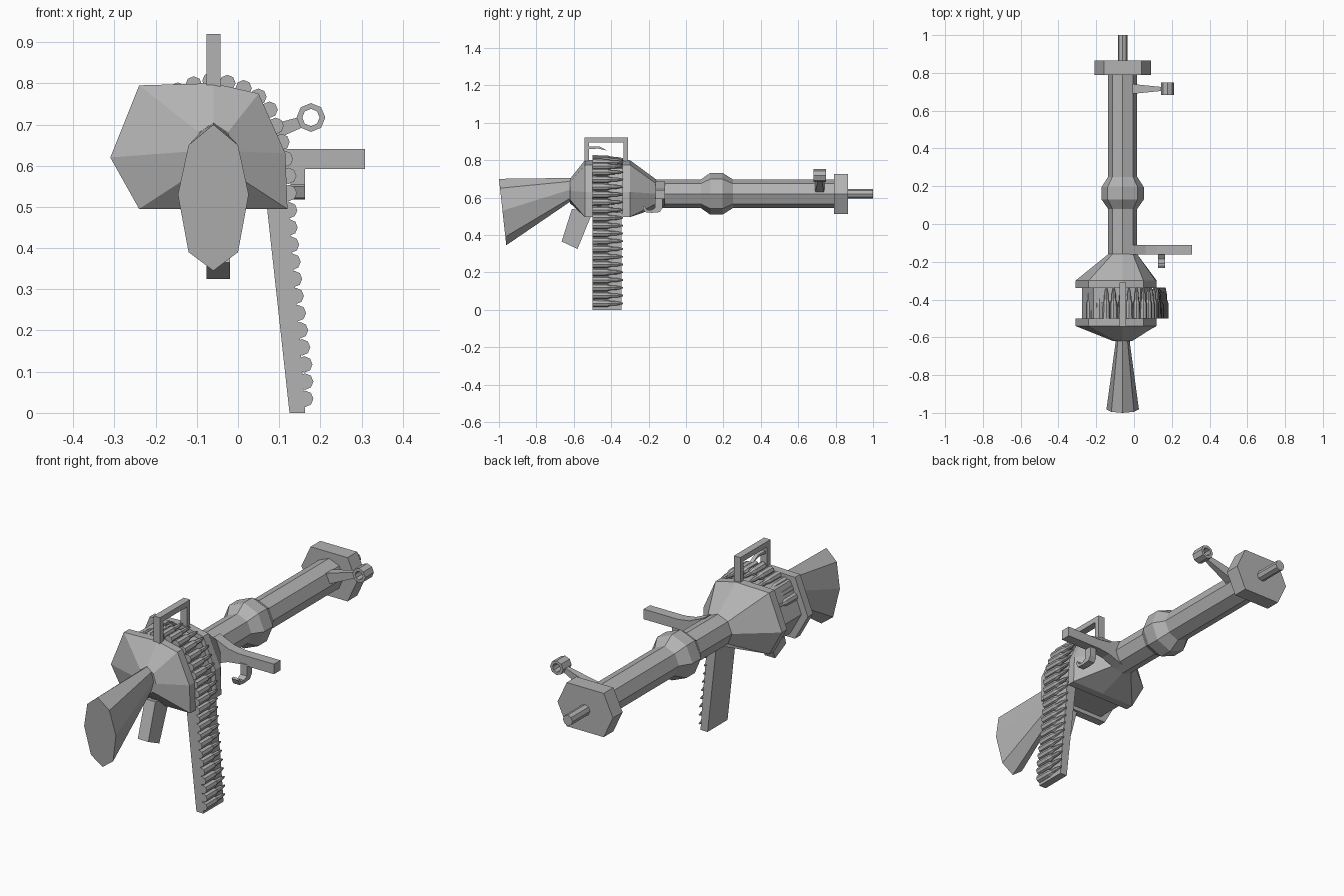
import bpy, bmesh, math
from mathutils import Vector

if "Cube" in bpy.data.objects:
    bpy.data.objects.remove(bpy.data.objects["Cube"])

grey = bpy.data.materials.new("metal grey")
grey.use_nodes = True
COLOUR = (0.45, 0.45, 0.45, 1)
grey.diffuse_color = COLOUR
grey.node_tree.nodes["Principled BSDF"].inputs["Base Color"].default_value = COLOUR

AX, AZ = -0.06, 0.62   # barrel axis


def finish(name, bm):
    bmesh.ops.recalc_face_normals(bm, faces=bm.faces)
    mesh = bpy.data.meshes.new(name)
    bm.to_mesh(mesh)
    bm.free()
    mesh.materials.append(grey)
    obj = bpy.data.objects.new(name, mesh)
    bpy.context.collection.objects.link(obj)
    return obj


def add_loft(bm, rings, closed=False):
    """Skin a row of equal point rings; cap the ends unless closed."""
    rows = [[bm.verts.new(p) for p in ring] for ring in rings]
    pairs = list(zip(rows, rows[1:]))
    if closed:
        pairs.append((rows[-1], rows[0]))
    for a, b in pairs:
        for i in range(len(a)):
            j = (i + 1) % len(a)
            bm.faces.new((a[i], a[j], b[j], b[i]))
    if not closed:
        bm.faces.new(rows[0])
        bm.faces.new(rows[-1])


def loft(name, rings, closed=False):
    bm = bmesh.new()
    add_loft(bm, rings, closed)
    return finish(name, bm)


def circle(y, rx, rz=None, x=AX, z=AZ, n=8):
    """Ring in the x-z plane, starting at the +x side."""
    rz = rx if rz is None else rz
    steps = [2 * math.pi * i / n for i in range(n)]
    return [(x + rx * math.cos(a), y, z + rz * math.sin(a)) for a in steps]


def outline(y, points):
    return [(x, y, z) for x, z in points]


def slab_y(name, points, y0, y1):
    return loft(name, [outline(y0, points), outline(y1, points)])


def slab_x(name, points, x0, x1):
    return loft(name, [[(x, y, z) for y, z in points] for x in (x0, x1)])


# Barrel with its swollen collar
loft("barrel", [circle(y, r) for y, r in (
    (-0.2, 0.077), (0.08, 0.077), (0.13, 0.112), (0.195, 0.112),
    (0.25, 0.077), (0.8, 0.077))])

# Muzzle plate and rod
plate = [(AX + 0.15, AZ), (AX + 0.1, AZ + 0.107), (AX - 0.1, AZ + 0.107),
         (AX - 0.15, AZ), (AX - 0.1, AZ - 0.107), (AX + 0.1, AZ - 0.107)]
slab_y("muzzle_plate", plate, 0.79, 0.865)
loft("muzzle_rod", [circle(0.85, 0.026), circle(1.0, 0.026)])

# Drum: two lopsided plates that taper to the stock and the barrel
drum = [(0.115, 0.63), (0.05, 0.775), (AX, 0.8), (-0.24, 0.795),
        (-0.31, 0.62), (-0.24, 0.495), (AX, 0.495), (0.12, 0.495)]
loft("drum_front", [circle(-0.62, 0.05, 0.065, z=0.635),
                    outline(-0.54, drum), outline(-0.5, drum)])
loft("drum_rear", [outline(-0.34, drum), outline(-0.3, drum),
                   circle(-0.16, 0.077)])
core = [(AX + (x - AX) * 0.86, 0.64 + (z - 0.64) * 0.86) for x, z in drum]
slab_y("drum_core", core, -0.51, -0.33)

# Stock with a tall slanted butt
butt = [(0.026, 0.53), (0.0, 0.65), (AX, 0.7), (-0.12, 0.65),
        (-0.146, 0.53), (-0.12, 0.39), (AX, 0.345), (0.0, 0.39)]
loft("stock", [[(x, -1.0 + (0.7 - z) * 0.11, z) for x, z in butt],
               circle(-0.6, 0.034, 0.057, z=0.648)])

# Lower grip
slab_x("grip", [(-0.61, 0.54), (-0.665, 0.365), (-0.58, 0.325), (-0.5, 0.52)],
       -0.077, -0.02)

# Carry handle as a square frame
frame = []
for x, y0, y1, z0, z1 in ((-0.077, -0.543, -0.31, 0.76, 0.92),
                          (-0.077, -0.518, -0.335, 0.76, 0.893),
                          (-0.042, -0.518, -0.335, 0.76, 0.893),
                          (-0.042, -0.543, -0.31, 0.76, 0.92)):
    frame.append([(x, y0, z0), (x, y1, z0), (x, y1, z1), (x, y0, z1)])
loft("carry_handle", frame, closed=True)
slab_x("handle_lever", [(-0.52, 0.858), (-0.47, 0.862), (-0.42, 0.85),
                        (-0.46, 0.872), (-0.52, 0.872)], -0.068, -0.05)

# Side handle flaring into the barrel
slab_y("side_handle", [(-0.02, 0.555), (0.06, 0.585), (0.12, 0.592),
                       (0.308, 0.592), (0.308, 0.641), (0.12, 0.641),
                       (0.06, 0.65), (-0.02, 0.685)], -0.162, -0.112)

# Hooked trigger under the side handle
slab_x("trigger", [(-0.165, 0.6), (-0.165, 0.545), (-0.185, 0.532),
                   (-0.21, 0.535), (-0.222, 0.555), (-0.232, 0.55),
                   (-0.22, 0.522), (-0.185, 0.518), (-0.14, 0.522),
                   (-0.125, 0.545), (-0.125, 0.6)], 0.128, 0.163)

# Ring sight on a tapered arm
SX, SZ, SY = 0.177, 0.717, 0.715
loft("sight_ring", [circle(y, r, x=SX, z=SZ) for y, r in (
    (SY - 0.033, 0.035), (SY + 0.033, 0.035),
    (SY + 0.033, 0.021), (SY - 0.033, 0.021))], closed=True)
loft("sight_arm", [[(x, SY - w, z - h), (x, SY + w, z - h),
                    (x, SY + w, z + h), (x, SY - w, z + h)]
                   for x, z, w, h in ((-0.03, 0.64, 0.028, 0.03),
                                      (0.152, 0.705, 0.01, 0.014))])

# Hanging belt strip
slab_y("belt_strip", [(0.068, 0.52), (0.125, 0.0), (0.163, 0.0),
                      (0.15, 0.18), (0.128, 0.42), (0.122, 0.52)], -0.5, -0.345)

# Cartridges spaced evenly along the belt path
path = [Vector(p) for p in (
    (-0.235, 0.7), (-0.2, 0.755), (-0.125, 0.793), (-0.06, 0.808), (0.0, 0.795),
    (0.045, 0.772), (0.075, 0.74), (0.105, 0.66), (0.122, 0.575),
    (0.125, 0.45), (0.138, 0.3), (0.163, 0.1), (0.163, 0.0))]
SPACING = 0.0418
bm = bmesh.new()
travel = 0.0
for a, b in zip(path, path[1:]):
    length = (b - a).length
    while travel < length:
        c = a.lerp(b, travel / length)
        if c.y > 0.018:
            add_loft(bm, [circle(y, r, x=c.x, z=c.y) for y, r in (
                (-0.5, 0.02), (-0.42, 0.019), (-0.4, 0.012),
                (-0.37, 0.011), (-0.337, 0.004))])
        travel += SPACING
    travel -= length
finish("cartridges", bm)
